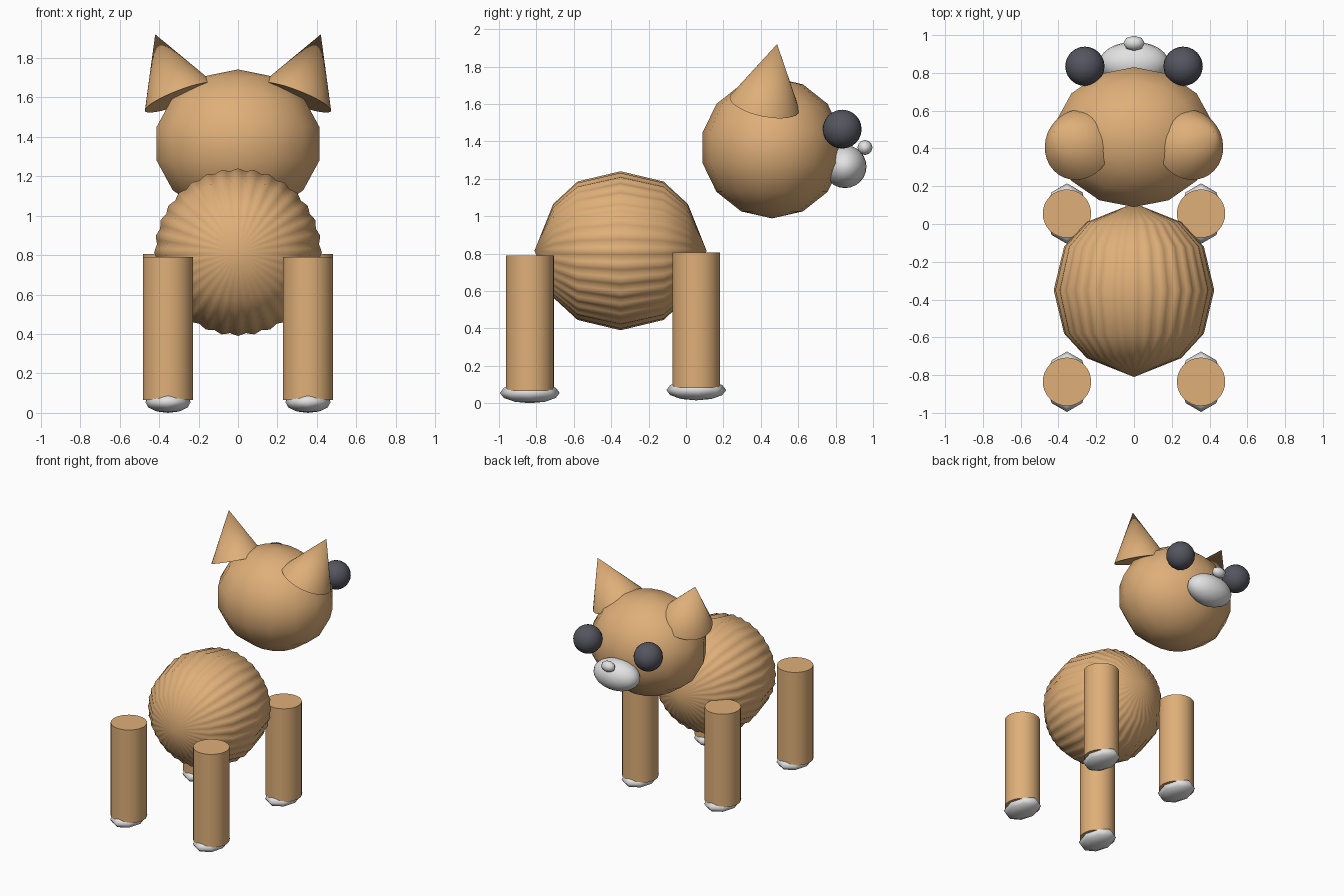
import bpy, bmesh, math
from mathutils import Matrix, Vector

if "Cube" in bpy.data.objects:
    bpy.data.objects.remove(bpy.data.objects["Cube"])


def material(name, rgb):
    m = bpy.data.materials.new(name)
    m.diffuse_color = (*rgb, 1.0)
    m.use_nodes = True
    m.node_tree.nodes["Principled BSDF"].inputs["Base Color"].default_value = m.diffuse_color
    return m


TAN = material("tan fur", (0.74, 0.43, 0.19))
WHITE = material("pale grey", (0.76, 0.76, 0.76))
DARK = material("dark slate", (0.09, 0.09, 0.115))


def lathe(name, profile, segs, mat, loc, scale=(1, 1, 1), axis=(0, 0, 1), rib=None, angle=180):
    """Spin (radius, height) points around an axis; zero radius makes a pole."""
    bm = bmesh.new()
    rings = []
    for r, h in profile:
        if r < 1e-6:
            rings.append([bm.verts.new((0, 0, h))])
            continue
        ring = []
        for i in range(segs):
            a = 2 * math.pi * i / segs + math.pi / 2
            k = r * (rib(a) if rib else 1)
            ring.append(bm.verts.new((k * math.cos(a), k * math.sin(a), h)))
        rings.append(ring)
    for lo, hi in zip(rings, rings[1:]):
        for i in range(segs):
            j = (i + 1) % segs
            if len(lo) == 1:
                bm.faces.new((lo[0], hi[j], hi[i]))
            elif len(hi) == 1:
                bm.faces.new((lo[i], lo[j], hi[0]))
            else:
                bm.faces.new((lo[i], lo[j], hi[j], hi[i]))
    turn = Vector((0, 0, 1)).rotation_difference(Vector(axis).normalized()).to_matrix().to_4x4()
    bm.transform(Matrix.Translation(loc) @ turn @ Matrix.Diagonal((*scale, 1)))
    bmesh.ops.recalc_face_normals(bm, faces=bm.faces[:])
    me = bpy.data.meshes.new(name)
    bm.to_mesh(me)
    bm.free()
    me.materials.append(mat)
    ob = bpy.data.objects.new(name, me)
    bpy.context.collection.objects.link(ob)
    bpy.ops.object.select_all(action='DESELECT')
    ob.select_set(True)
    bpy.context.view_layer.objects.active = ob
    if angle >= 180:
        bpy.ops.object.shade_smooth()
    else:
        bpy.ops.object.shade_smooth_by_angle(angle=math.radians(angle))
    return ob


def arc(rings):
    """Half circle profile for a ball."""
    steps = [math.pi * i / rings for i in range(rings + 1)]
    return [(math.sin(t), -math.cos(t)) for t in steps]


def ball(name, mat, loc, scale, segs=24, rings=12):
    return lathe(name, arc(rings), segs, mat, loc, scale)


# ribbed body, lying along y
half = [(0, 0.46), (0.25, 0.36), (0.37, 0.23)]
body_profile = [(r, -h) for r, h in half] + [(0.425, 0)] + half[::-1]
lathe("body", body_profile, 128, TAN, (0, -0.35, 0.815), axis=(0, 1, 0),
      rib=lambda a: 0.985 + 0.015 * math.cos(32 * a))

# head, muzzle and nose
ball("head", TAN, (0, 0.46, 1.365), (0.435, 0.38, 0.377), 14, 7)
ball("muzzle", WHITE, (0, 0.85, 1.265), (0.185, 0.115, 0.115))
ball("nose", WHITE, (0, 0.957, 1.367), (0.057, 0.04, 0.04), 8, 6)

for side, sx in (("left", -1), ("right", 1)):
    # eyes and tilted cone ears
    ball(side + "_eye", DARK, (sx * 0.26, 0.835, 1.465), (0.104, 0.104, 0.104))
    base, tip = Vector((sx * 0.295, 0.42, 1.60)), Vector((sx * 0.42, 0.487, 1.92))
    lathe(side + "_ear", [(0, 0), (0.19, 0), (0, (tip - base).length)], 32, TAN, base,
          axis=tip - base, angle=60)
    # legs and low-sided paws
    for end, y, lift in (("front", 0.055, 0.015), ("back", -0.835, 0.0)):
        lathe(f"{side}_{end}_leg", [(0, 0), (0.128, 0), (0.128, 0.725), (0, 0.725)], 32, TAN,
              (sx * 0.355, y, 0.065 + lift), angle=40)
        ball(f"{side}_{end}_paw", WHITE, (sx * 0.355, y, 0.055 + lift), (0.115, 0.16, 0.055), 8, 6)
